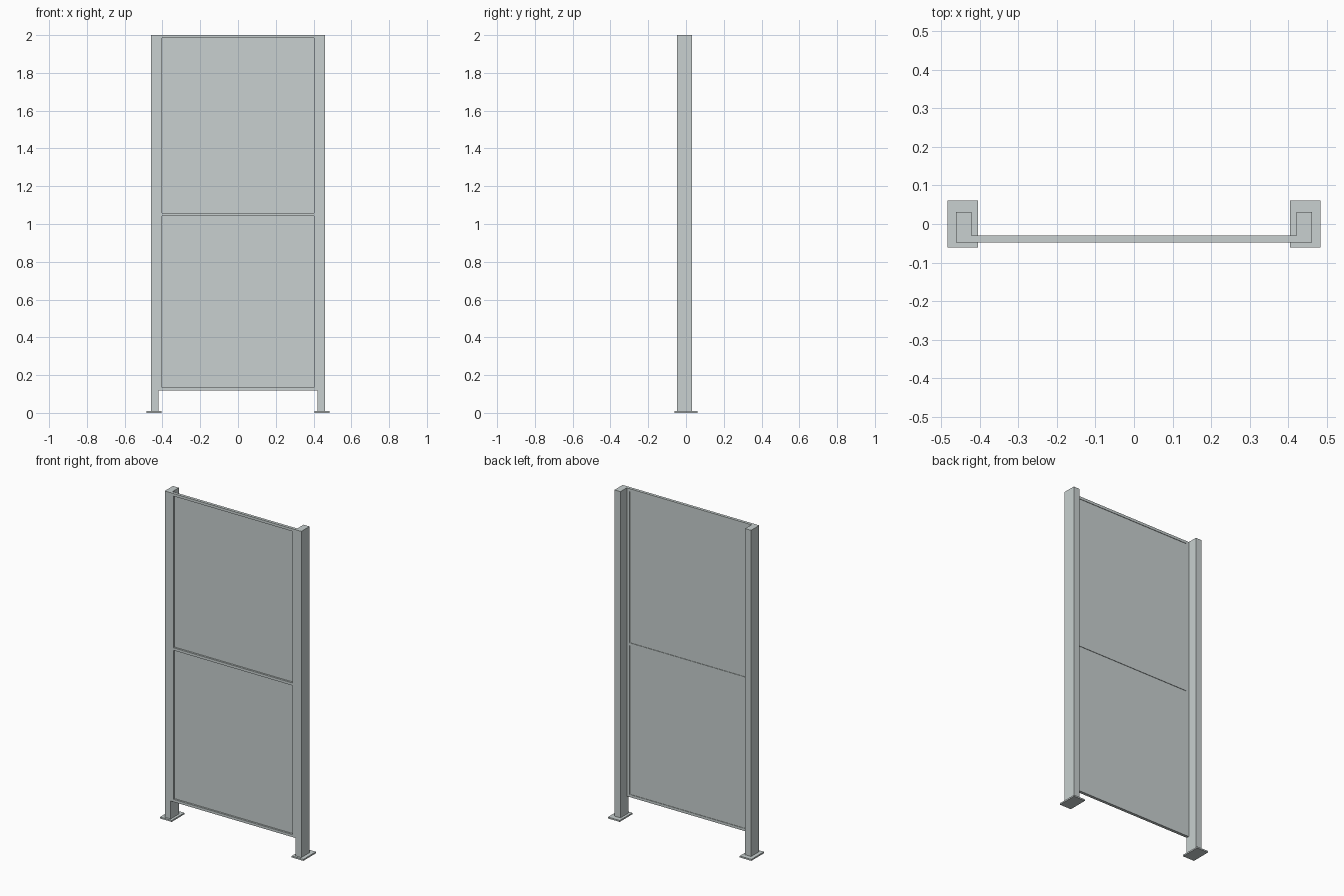
import bpy
import bmesh
from mathutils import Vector

cube = bpy.data.objects.get("Cube")
if cube:
    bpy.data.objects.remove(cube, do_unlink=True)

# Single painted-steel colour
grey = bpy.data.materials.new("painted_light_grey")
grey.use_nodes = True
colour = (0.578, 0.631, 0.627, 1.0)
grey.diffuse_color = colour
grey.node_tree.nodes["Principled BSDF"].inputs["Base Color"].default_value = colour


def box(name, low, high):
    """Axis-aligned box between two corners."""
    low, high = Vector(low), Vector(high)
    bm = bmesh.new()
    bmesh.ops.create_cube(bm, size=1.0)
    for v in bm.verts:
        v.co = Vector([(low[i] + high[i]) / 2 + v.co[i] * (high[i] - low[i])
                       for i in range(3)])
    mesh = bpy.data.meshes.new(name)
    bm.to_mesh(mesh)
    bm.free()
    mesh.materials.append(grey)
    obj = bpy.data.objects.new(name, mesh)
    bpy.context.collection.objects.link(obj)


TOP, BOTTOM = 2.0, 0.118
FRONT, BACK = -0.048, -0.030      # frame depth, flush with post fronts
POST_IN, POST_OUT = 0.421, 0.461
OPENING = 0.402                   # half width of the panel opening
RAIL = 0.016
MID = 1.051
PLATE_T = 0.009

# Posts, foot plates and frame stiles on both sides
for side, s in (("left", 1), ("right", -1)):
    def span(a, b):
        return sorted((s * a, s * b))

    x0, x1 = span(POST_IN, POST_OUT)
    box(side + "_post", (x0, FRONT, PLATE_T), (x1, 0.031, TOP))
    x0, x1 = span(0.405, 0.484)
    box(side + "_foot_plate", (x0, -0.061, 0), (x1, 0.061, PLATE_T))
    x0, x1 = span(OPENING, POST_IN)
    box(side + "_frame_stile", (x0, FRONT, BOTTOM), (x1, BACK, TOP))

# Horizontal rails
for name, z in (("bottom_rail", BOTTOM), ("middle_rail", MID - RAIL / 2),
                ("top_rail", TOP - RAIL)):
    box(name, (-OPENING, FRONT, z), (OPENING, BACK, z + RAIL))

# Infill panels, set deep from the front and shallow from the back
for name, z0, z1 in (("lower_panel", BOTTOM + RAIL, MID - RAIL / 2),
                     ("upper_panel", MID + RAIL / 2, TOP - RAIL)):
    box(name, (-OPENING, -0.037, z0), (OPENING, -0.033, z1))
